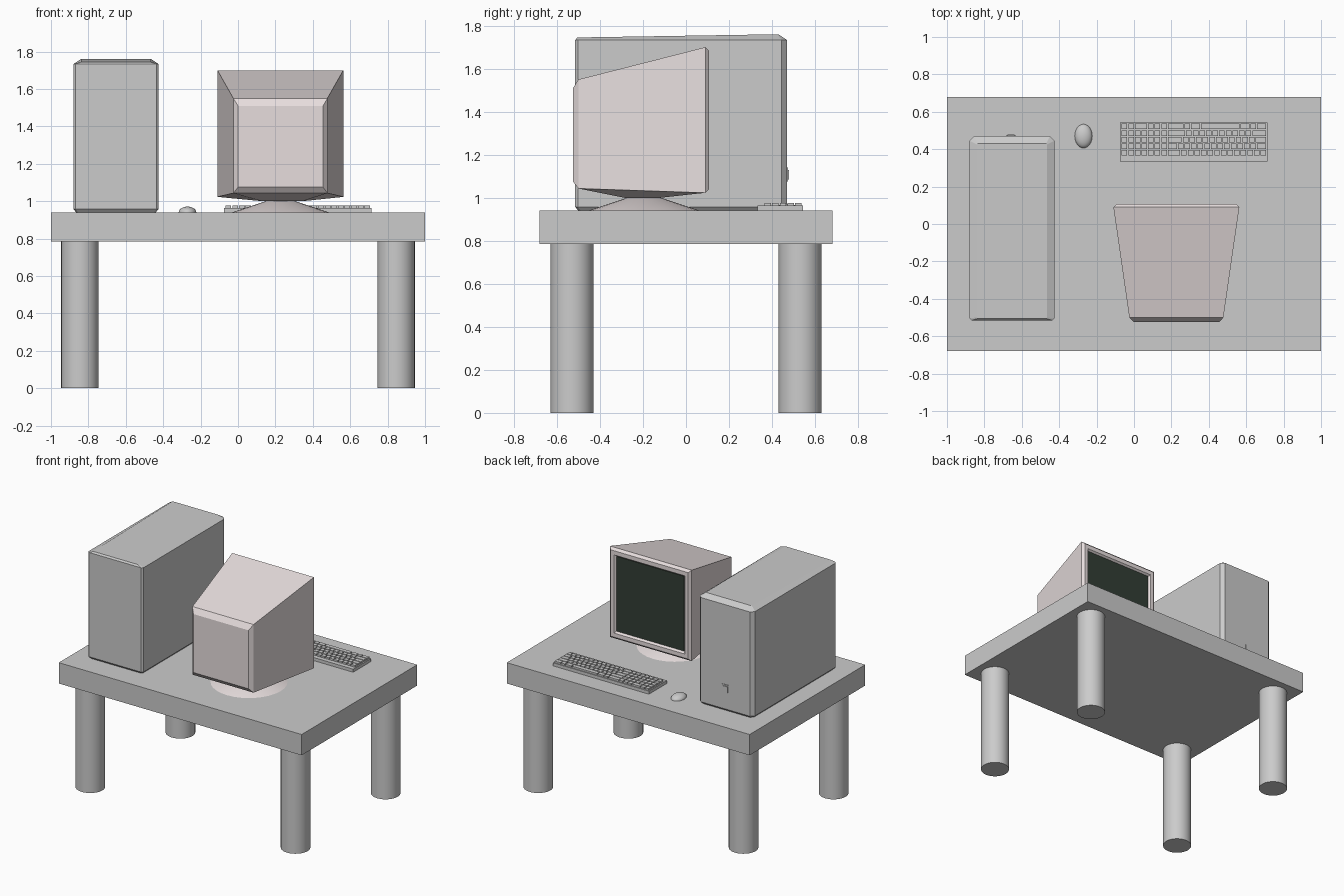
import bpy, bmesh, math
from mathutils import Matrix, Vector

if "Cube" in bpy.data.objects:
    bpy.data.objects.remove(bpy.data.objects["Cube"])


def material(name, rgb):
    m = bpy.data.materials.new(name)
    m.diffuse_color = (*rgb, 1)
    m.use_nodes = True
    m.node_tree.nodes["Principled BSDF"].inputs["Base Color"].default_value = m.diffuse_color
    return m


CASE = material("pale_plastic", (0.80, 0.73, 0.73))
GLASS = material("dark_glass", (0.032, 0.048, 0.036))


def finish(bm, name, mat=None, smooth=False):
    bmesh.ops.recalc_face_normals(bm, faces=bm.faces)
    me = bpy.data.meshes.new(name)
    bm.to_mesh(me)
    bm.free()
    ob = bpy.data.objects.new(name, me)
    bpy.context.collection.objects.link(ob)
    if mat:
        me.materials.append(mat)
    if smooth:
        bpy.ops.object.select_all(action='DESELECT')
        ob.select_set(True)
        bpy.context.view_layer.objects.active = ob
        bpy.ops.object.shade_smooth_by_angle(angle=math.radians(40))
    return ob


def add_box(bm, x0, x1, y0, y1, z0, z1):
    mat = Matrix.Translation(((x0 + x1) / 2, (y0 + y1) / 2, (z0 + z1) / 2))
    mat = mat @ Matrix.Diagonal((x1 - x0, y1 - y0, z1 - z0, 1))
    return bmesh.ops.create_cube(bm, size=1, matrix=mat)["verts"]


def box(name, *dims, mat=None):
    bm = bmesh.new()
    add_box(bm, *dims)
    return finish(bm, name, mat)


def cone(name, x, y, z0, z1, r0, r1, mat=None):
    bm = bmesh.new()
    bmesh.ops.create_cone(bm, cap_ends=True, segments=32, radius1=r0, radius2=r1, depth=z1 - z0,
                          matrix=Matrix.Translation((x, y, (z0 + z1) / 2)))
    return finish(bm, name, mat, True)


def loft(name, loops, mat=None):
    bm = bmesh.new()
    rings = [[bm.verts.new(p) for p in lp] for lp in loops]
    n = len(rings[0])
    for a, b in zip(rings, rings[1:]):
        for i in range(n):
            j = (i + 1) % n
            bm.faces.new((a[i], a[j], b[j], b[i]))
    bm.faces.new(rings[0])
    bm.faces.new(rings[-1])
    return finish(bm, name, mat)


# Table
TOP = 0.94
box("table_top", -1, 1, -0.68, 0.68, 0.785, TOP)
for sx, side in ((-1, "left"), (1, "right")):
    for sy, end in ((-1, "front"), (1, "back")):
        cone(f"{end}_{side}_leg", sx * 0.845, sy * 0.53, 0, 0.785, 0.1, 0.1)


# Computer tower: chamfered outline lofted upward, lid slightly sloped
def outline(x0, x1, y0, y1, cf, cb, z0, z1=None):
    z1 = z0 if z1 is None else z1
    pts = [(x0 + cb, y0), (x1 - cb, y0), (x1, y0 + cb), (x1, y1 - cf),
           (x1 - cf, y1), (x0 + cf, y1), (x0, y1 - cf), (x0, y0 + cb)]
    return [(x, y, z0 + (z1 - z0) * (y - y0) / (y1 - y0)) for x, y in pts]


loft("tower_case", [
    outline(-0.865, -0.44, -0.50, 0.455, 0.02, 0.01, TOP),
    outline(-0.88, -0.425, -0.515, 0.47, 0.025, 0.012, 0.957),
    outline(-0.88, -0.425, -0.515, 0.47, 0.025, 0.012, 1.733),
    outline(-0.84, -0.465, -0.505, 0.43, 0.005, 0.005, 1.745, 1.76)])
box("power_button_frame", -0.685, -0.63, 0.465, 0.474, 1.075, 1.14)
box("power_button", -0.676, -0.639, 0.47, 0.479, 1.085, 1.13)


# Monitor: rectangular sections lofted from the rear to the recessed screen
def section(y, x0, x1, z0, z1):
    return [(x0, y, z0), (x1, y, z0), (x1, y, z1), (x0, y, z1)]


loft("monitor_case", [
    section(-0.525, 0.0, 0.455, 1.075, 1.51),
    section(-0.50, -0.025, 0.478, 1.043, 1.55),
    section(0.09, -0.11, 0.563, 1.023, 1.70),
    section(0.107, -0.093, 0.546, 1.04, 1.683),
    section(0.107, -0.065, 0.518, 1.07, 1.652),
    section(0.092, -0.052, 0.505, 1.083, 1.64)], CASE)
box("monitor_screen", -0.052, 0.505, 0.08, 0.095, 1.083, 1.64, mat=GLASS)
loft("monitor_underside", [
    [(-0.025, -0.50, 1.043), (0.478, -0.50, 1.043), (0.563, 0.09, 1.023), (-0.11, 0.09, 1.023)],
    [(0.13, -0.285, 1.0), (0.345, -0.285, 1.0), (0.345, -0.12, 1.0), (0.13, -0.12, 1.0)]], CASE)
cone("monitor_stand", 0.227, -0.195, TOP, 1.001, 0.26, 0.075, CASE)

# Keyboard: base plate and rows of keys, laid out from the typist's left (+x)
box("keyboard_base", -0.075, 0.715, 0.333, 0.543, TOP, 0.963)
ROWS = [  # back row to front row, key widths in key units
    [1] * 13 + [2] + [1] * 7,
    [1.5] + [1] * 12 + [1.5] + [1] * 7,
    [1.75] + [1] * 11 + [2.25] + [1] * 7,
    [2.25] + [1] * 10 + [2.75] + [1] * 7,
    [1.5, 1, 1.5, 6, 1.5, 1, 2.5, 1, 1, 1, 2, 1, 1],
]
UNIT, PITCH = 0.778 / 22, 0.0355
bm = bmesh.new()
for r, row in enumerate(ROWS):
    x, y = 0.709, 0.362 + r * PITCH
    for w in row:
        vs = add_box(bm, x - w * UNIT + 0.003, x - 0.003, y + 0.003, y + PITCH - 0.003, 0.961, 0.976)
        x -= w * UNIT
finish(bm, "keyboard_keys")

# Mouse: lower half of an ellipsoid removed
bm = bmesh.new()
bmesh.ops.create_uvsphere(bm, u_segments=32, v_segments=16, radius=1,
                          matrix=Matrix.Translation((-0.27, 0.47, TOP)) @ Matrix.Diagonal((0.047, 0.064, 0.031, 1)))
bmesh.ops.bisect_plane(bm, geom=bm.verts[:] + bm.edges[:] + bm.faces[:], dist=1e-5,
                       plane_co=Vector((0, 0, TOP)), plane_no=Vector((0, 0, 1)), clear_inner=True)
finish(bm, "mouse", smooth=True)
